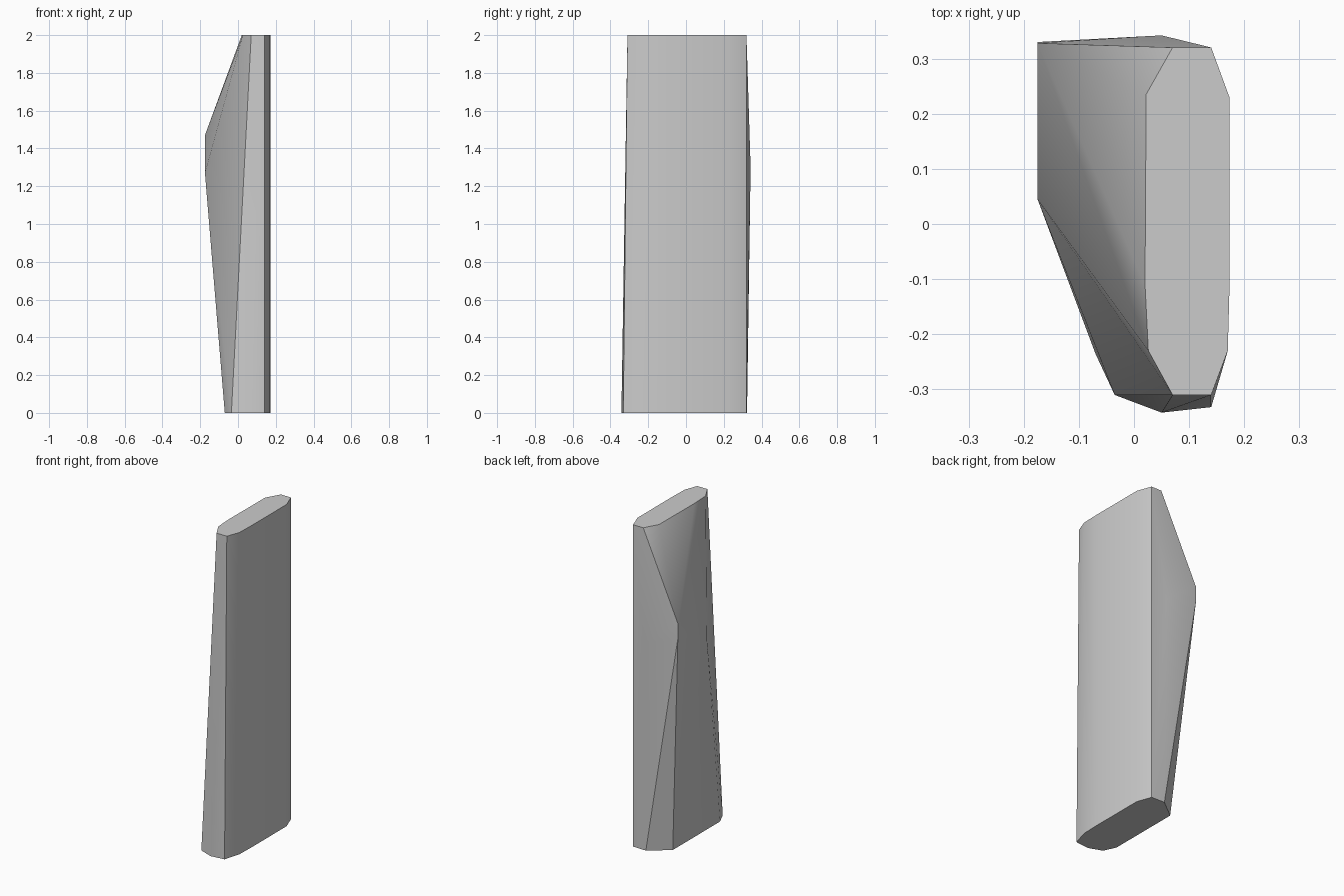
import bpy, bmesh, math

cube = bpy.data.objects.get("Cube")
if cube:
    bpy.data.objects.remove(cube, do_unlink=True)

# One plain grey
grey = bpy.data.materials.new("plain_grey")
grey.use_nodes = True
colour = (0.6, 0.6, 0.6, 1)
grey.diffuse_color = colour
grey.node_tree.nodes["Principled BSDF"].inputs["Base Color"].default_value = colour

# Chamfered end outlines and the ridge that bulges out between them
top = [(0.14, 0.32), (0.07, 0.32), (0.022, 0.235), (0.02, -0.11), (0.026, -0.23),
       (0.07, -0.31), (0.14, -0.31), (0.17, -0.23), (0.173, -0.12), (0.173, 0.23)]
bottom = [(0.14, 0.32), (0.05, 0.323), (-0.07, 0.23), (-0.07, -0.235), (-0.035, -0.31),
          (0.05, -0.342), (0.14, -0.332), (0.17, -0.23), (0.173, -0.12), (0.173, 0.23)]
ridge = [(-0.175, 0.328, 1.47), (-0.175, 0.33, 1.38), (-0.175, 0.045, 1.27),
         (0.05, 0.342, 1.3)]

# Wrap a tight skin around the outlines and ridge
bm = bmesh.new()
for x, y in top:
    bm.verts.new((x, y, 2))
for x, y in bottom:
    bm.verts.new((x, y, 0))
for point in ridge:
    bm.verts.new(point)
hull = bmesh.ops.convex_hull(bm, input=bm.verts[:])
loose = [v for v in bm.verts if not v.link_faces]
bmesh.ops.delete(bm, geom=loose, context='VERTS')
bmesh.ops.dissolve_limit(bm, angle_limit=math.radians(0.5), verts=bm.verts[:], edges=bm.edges[:])
bmesh.ops.recalc_face_normals(bm, faces=bm.faces[:])

mesh = bpy.data.meshes.new("tapered_slab")
bm.to_mesh(mesh)
bm.free()
mesh.materials.append(grey)
slab = bpy.data.objects.new("tapered_slab", mesh)
bpy.context.collection.objects.link(slab)

# Soft sides with crisp main edges
bpy.ops.object.select_all(action='DESELECT')
slab.select_set(True)
bpy.context.view_layer.objects.active = slab
bpy.ops.object.shade_smooth_by_angle(angle=math.radians(30))
